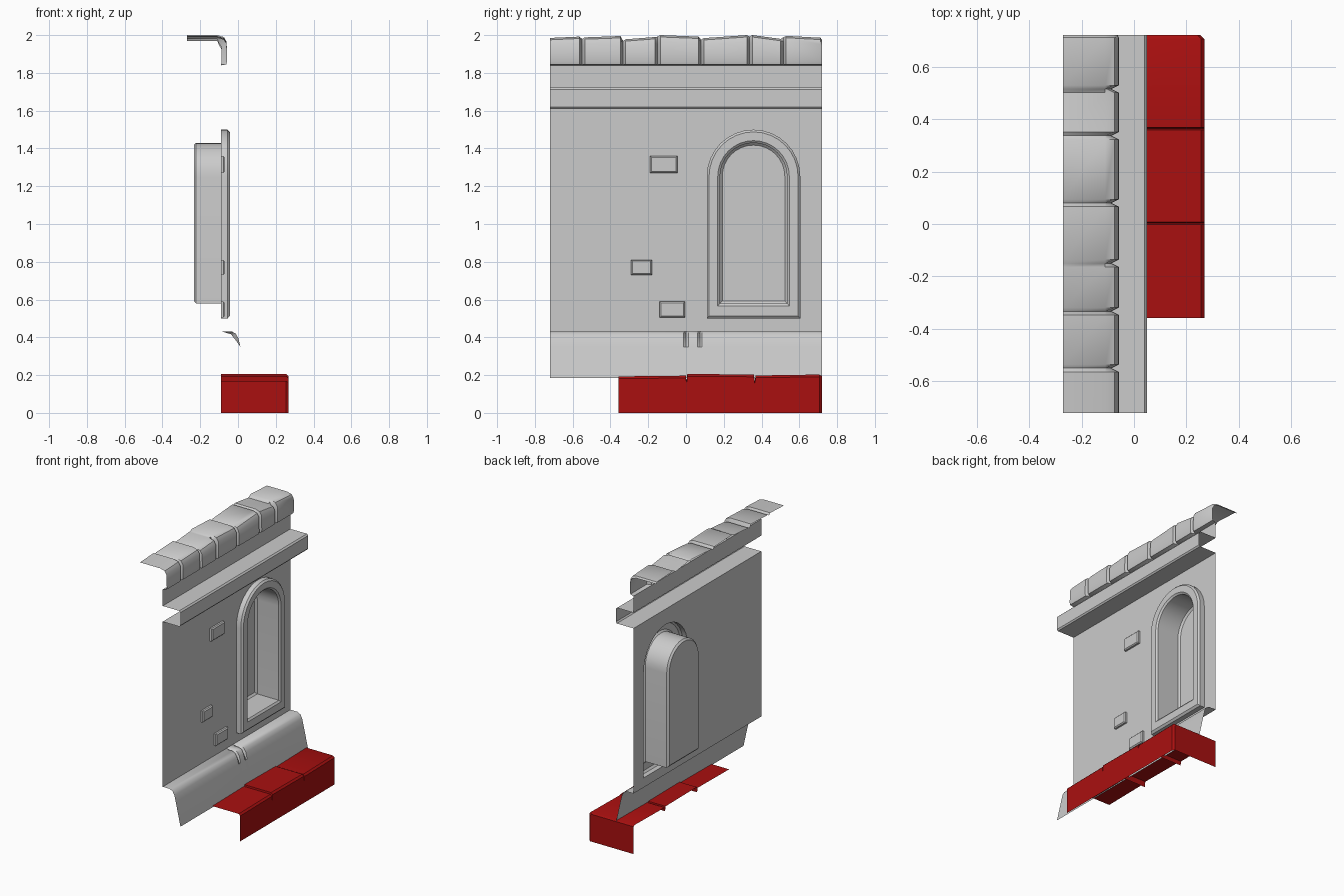
import bpy, bmesh, math

if "Cube" in bpy.data.objects:
    bpy.data.objects.remove(bpy.data.objects["Cube"])

Y = 0.72          # half length of the panel
WALL = -0.09      # x of the wall face


def make(name, bm, color=None):
    bmesh.ops.remove_doubles(bm, verts=bm.verts, dist=1e-5)
    me = bpy.data.meshes.new(name)
    bm.to_mesh(me)
    bm.free()
    ob = bpy.data.objects.new(name, me)
    bpy.context.collection.objects.link(ob)
    if color:
        mat = bpy.data.materials.new(name)
        mat.diffuse_color = color
        mat.use_nodes = True
        mat.node_tree.nodes["Principled BSDF"].inputs["Base Color"].default_value = mat.diffuse_color
        me.materials.append(mat)
    bpy.ops.object.select_all(action='DESELECT')
    ob.select_set(True)
    bpy.context.view_layer.objects.active = ob
    bpy.ops.object.shade_smooth_by_angle(angle=math.radians(35))
    return ob


def loft(bm, sections, closed=False):
    rows = [[bm.verts.new(p) for p in s] for s in sections]
    n = len(rows[0])
    for a, b in zip(rows, rows[1:]):
        for j in range(n if closed else n - 1):
            k = (j + 1) % n
            bm.faces.new((a[j], a[k], b[k], b[j]))
    return rows


def at(y, profile):
    return [(x, y, z) for x, z in profile]


# roof tiles: lofted along y with a V groove at every joint
def tile_profile(z, d):
    return [(-0.27, z - 0.3 * d), (-0.11, z - 0.3 * d), (-0.075 - d, z - 0.01 - d * 0.6),
            (-0.06 - d, z - 0.035 - d * 0.6), (-0.058 - d, 1.86), (-0.062 - d, 1.845), (WALL, 1.84)]


joints = [-Y, -0.55, -0.333, -0.15, 0.08, 0.337, 0.515, Y]
heights = [(1.985, 1.992), (1.988, 1.995), (1.978, 1.99), (2.0, 1.992),
           (1.984, 2.0), (2.0, 1.98), (1.996, 1.986)]
secs = []
for i, (z0, z1) in enumerate(heights):
    y0, y1 = joints[i], joints[i + 1]
    if i:
        secs.append(at(y0, tile_profile(z0, 0.028)))
    secs.append(at(y0 + (0.014 if i else 0), tile_profile(z0, 0)))
    secs.append(at(y1 - (0.014 if i < 6 else 0.008), tile_profile(z1, 0)))
secs.append(at(Y, tile_profile(1.975, 0.004)))
bm = bmesh.new()
loft(bm, secs)
make("roof_tiles", bm)

# cornice with the upper wall strip above it
cornice = [(WALL, 1.84), (WALL, 1.722), (0.04, 1.722), (0.05, 1.712),
           (0.05, 1.62), (0.042, 1.61), (WALL, 1.61)]
bm = bmesh.new()
loft(bm, [at(y, cornice) for y in (-Y, 0.2, Y)])
make("cornice", bm)


# niche outline: straight sides with a round arch, inset by d
def arch(d, x):
    r, yc, zs = 0.2475 - d, 0.3575, 1.252
    pts = [(x, yc - r, 0.5 + d * 1.14), (x, yc + r, 0.5 + d * 1.14)]
    for i in range(17):
        a = math.pi * i / 16
        pts.append((x, yc + r * math.cos(a), zs + r * math.sin(a)))
    return pts


# wall face with an arched hole
bm = bmesh.new()
for loop in ([(WALL, -Y, 0.432), (WALL, Y, 0.432), (WALL, Y, 1.61), (WALL, -Y, 1.61)],
             arch(0, WALL)):
    vs = [bm.verts.new(p) for p in loop]
    for a, b in zip(vs, vs[1:] + vs[:1]):
        bm.edges.new((a, b))
bmesh.ops.triangle_fill(bm, edges=bm.edges[:], use_beauty=True)
for f in bm.faces:
    f.normal_update()
    if f.normal.x < 0:
        f.normal_flip()
make("wall", bm)

# raised arch frame and recessed niche
steps = [(0, WALL), (0, -0.055), (0.012, -0.043), (0.058, -0.043), (0.07, -0.053),
         (0.07, -0.222), (0.082, -0.234)]
bm = bmesh.new()
rows = loft(bm, [arch(d, x) for d, x in steps], closed=True)
bm.faces.new(rows[-1])
make("window_niche", bm)

# small bricks poking out of the wall (open at the back)
for i, (y0, y1, z0, z1) in enumerate([(-0.19, -0.045, 1.27, 1.36), (-0.29, -0.18, 0.73, 0.81),
                                      (-0.14, -0.005, 0.505, 0.59)]):
    def rect(e, x):
        return [(x, y0 + e, z0 + e), (x, y1 - e, z0 + e), (x, y1 - e, z1 - e), (x, y0 + e, z1 - e)]
    bm = bmesh.new()
    rows = loft(bm, [rect(0, WALL), rect(0, -0.078), rect(0.007, -0.071)], closed=True)
    bm.faces.new(rows[-1])
    make(f"wall_brick_{i + 1}", bm)


# flared base skirt with two small chips
def skirt(d):
    return [(WALL, 0.432), (-0.035, 0.432 - d), (-0.012 - d, 0.42 - d), (0.002 - d, 0.395 - d / 2),
            (0.013, 0.35), (0.05, 0.185)]


ys = [(-Y, 0), (-0.012, 0), (0, 0.016), (0.012, 0), (0.06, 0), (0.073, 0.016), (0.085, 0), (Y, 0)]
bm = bmesh.new()
loft(bm, [at(y, skirt(d)) for y, d in ys])
make("base_skirt", bm)


# red step: three slabs, open below, behind and at the -y end
def step(z, groove=0, inset=0):
    x = 0.268 - inset
    return [(WALL, z - groove), (x - 0.012, z - groove), (x, z - 0.012 - groove), (x, 0)]


secs = [at(-0.358, step(0.193)), at(-0.001, step(0.197)), at(0.003, step(0.197, 0.03)),
        at(0.007, step(0.206)), at(0.359, step(0.203)), at(0.364, step(0.2, 0.03)),
        at(0.369, step(0.198)), at(0.706, step(0.203)), at(Y, step(0.195, 0, 0.014))]
bm = bmesh.new()
rows = loft(bm, secs)
corner = bm.verts.new((WALL, Y, 0))
cap = bm.faces.new([corner] + rows[-1])
cap.normal_update()
if cap.normal.y < 0:
    cap.normal_flip()
make("red_step", bm, (0.4, 0.005, 0.005, 1))
